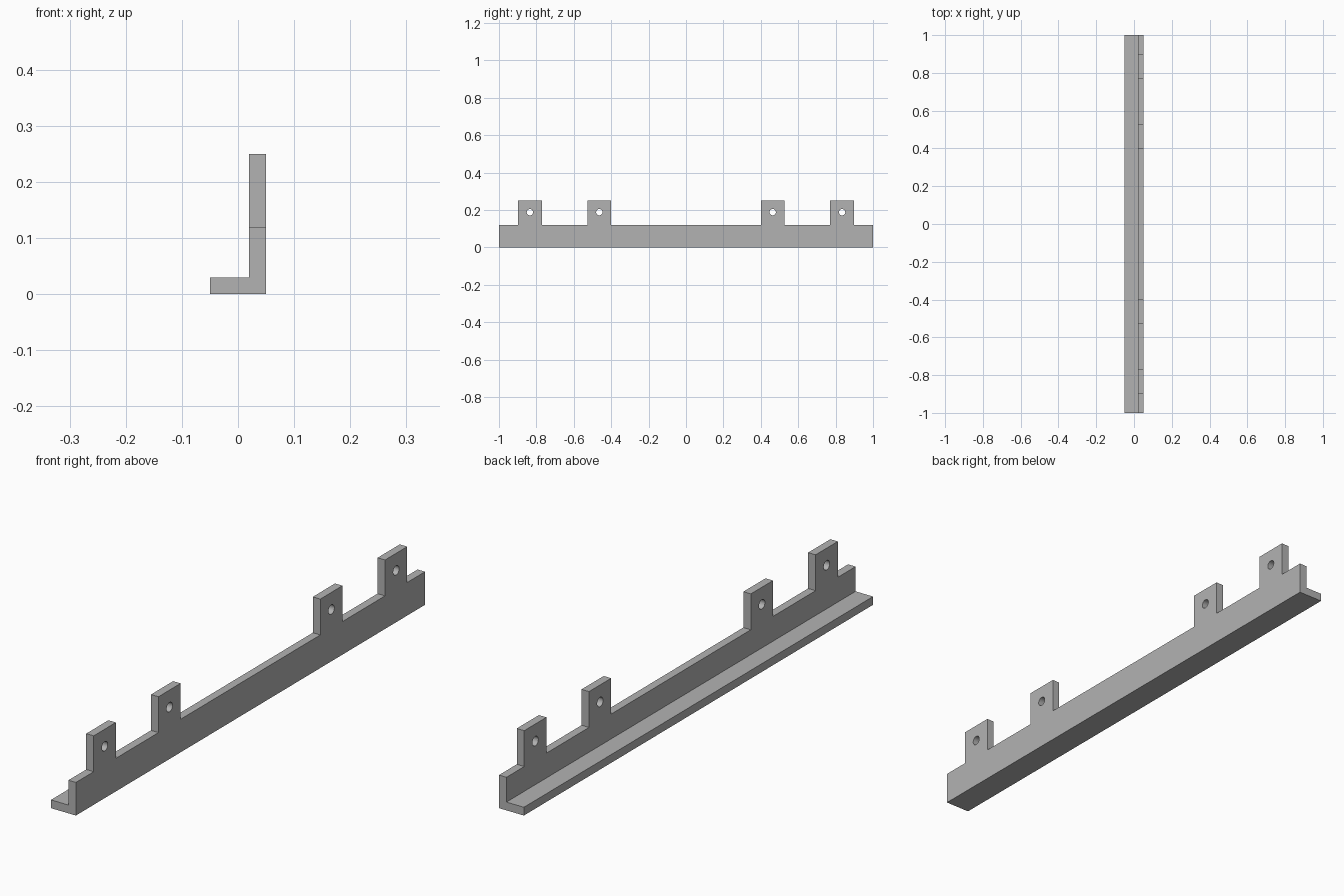
import bpy, bmesh
from mathutils import Matrix, Vector

cube = bpy.data.objects.get("Cube")
if cube:
    bpy.data.objects.remove(cube, do_unlink=True)

TOP, RAIL = 0.25, 0.12
TABS = [(0.40, 0.527), (0.771, 0.898)]
HOLE_Y, HOLE_Z, HOLE_R = (0.4635, 0.8345), 0.188, 0.017

grey = bpy.data.materials.new("plain_grey")
grey.use_nodes = True
grey.diffuse_color = (0.45, 0.45, 0.45, 1)
grey.node_tree.nodes["Principled BSDF"].inputs["Base Color"].default_value = (0.45, 0.45, 0.45, 1)


def finish(name, bm):
    bmesh.ops.recalc_face_normals(bm, faces=bm.faces)
    mesh = bpy.data.meshes.new(name)
    bm.to_mesh(mesh)
    bm.free()
    mesh.materials.append(grey)
    obj = bpy.data.objects.new(name, mesh)
    bpy.context.collection.objects.link(obj)
    return obj


def prism(name, points, sweep):
    """Extrude a flat outline along a vector."""
    bm = bmesh.new()
    face = bm.faces.new([bm.verts.new(p) for p in points])
    moved = bmesh.ops.extrude_face_region(bm, geom=[face], use_keep_orig=True)["geom"]
    bmesh.ops.translate(bm, vec=Vector(sweep),
                        verts=[v for v in moved if isinstance(v, bmesh.types.BMVert)])
    return finish(name, bm)


# L-section angle bar at full tab height
section = [(-0.05, 0), (0.05, 0), (0.05, TOP), (0.02, TOP), (0.02, 0.03), (-0.05, 0.03)]
bracket = prism("mounting_rail", [(x, -1, z) for x, z in section], (0, 2, 0))

# Side outline that leaves the four tabs standing
half = [(1.1, -0.1), (1.1, RAIL)]
for inner, outer in reversed(TABS):
    half += [(outer, RAIL), (outer, TOP + 0.1), (inner, TOP + 0.1), (inner, RAIL)]
outline = half + [(-y, z) for y, z in reversed(half)]
silhouette = prism("tab_outline_cutter", [(-0.2, y, z) for y, z in outline], (0.4, 0, 0))

# Bolt holes through the tabs
bm = bmesh.new()
for side in (-1, 1):
    for y in HOLE_Y:
        place = Matrix.Translation((0.035, side * y, HOLE_Z)) @ Matrix.Rotation(1.570796, 4, 'Y')
        bmesh.ops.create_cone(bm, cap_ends=True, segments=24, radius1=HOLE_R,
                              radius2=HOLE_R, depth=0.1, matrix=place)
holes = finish("bolt_hole_cutter", bm)

# Trim the bar, then drill it
for cutter, operation in ((silhouette, 'INTERSECT'), (holes, 'DIFFERENCE')):
    cutter.hide_render = True
    mod = bracket.modifiers.new(cutter.name, 'BOOLEAN')
    mod.object, mod.operation, mod.solver = cutter, operation, 'EXACT'

# Bake the cuts and drop the cutters
graph = bpy.context.evaluated_depsgraph_get()
baked = bpy.data.meshes.new_from_object(bracket.evaluated_get(graph))
bracket.modifiers.clear()
bracket.data = baked
for cutter in (silhouette, holes):
    bpy.data.objects.remove(cutter, do_unlink=True)

# Smooth hole walls with sharp edges elsewhere
bpy.ops.object.select_all(action='DESELECT')
bracket.select_set(True)
bpy.context.view_layer.objects.active = bracket
bpy.ops.object.shade_smooth_by_angle()
